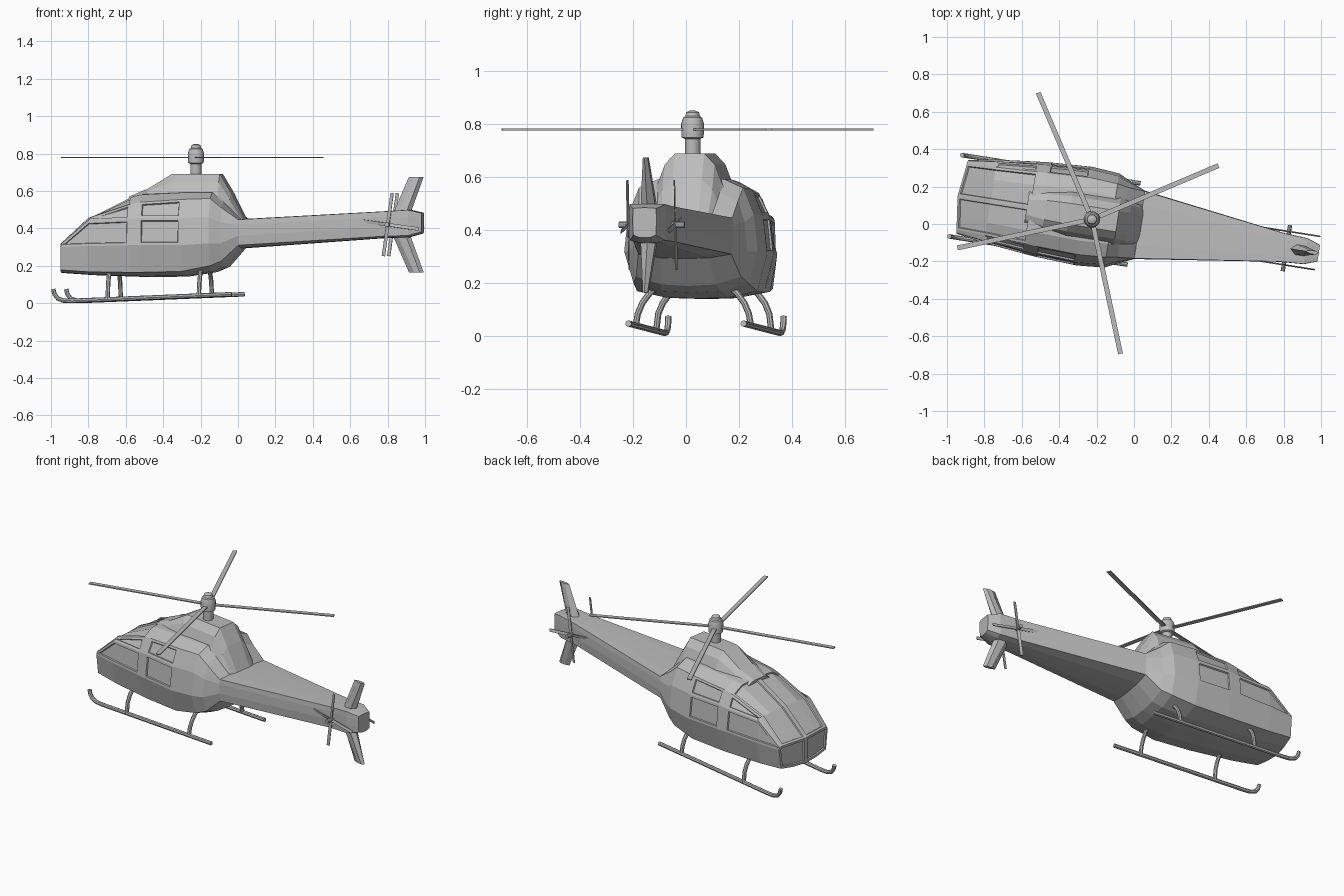
import bpy, bmesh, math
from mathutils import Matrix, Vector

if "Cube" in bpy.data.objects:
    bpy.data.objects.remove(bpy.data.objects["Cube"])

YAW = math.radians(-9)          # whole aircraft heading, nose towards -x
TAU = 2 * math.pi

grey = bpy.data.materials.new("light_grey")
grey.use_nodes = True
COLOUR = (0.5, 0.5, 0.5, 1)
grey.diffuse_color = COLOUR
grey.node_tree.nodes["Principled BSDF"].inputs["Base Color"].default_value = COLOUR


def finish(bm, name, mirror=False, smooth=False):
    """Turn a bmesh into a yawed, coloured object."""
    bmesh.ops.recalc_face_normals(bm, faces=bm.faces)
    mesh = bpy.data.meshes.new(name)
    bm.to_mesh(mesh)
    bm.free()
    mesh.materials.append(grey)
    obj = bpy.data.objects.new(name, mesh)
    bpy.context.collection.objects.link(obj)
    obj.rotation_euler.z = YAW
    if mirror:
        mod = obj.modifiers.new("mirror", 'MIRROR')
        mod.use_axis = (False, True, False)
        mod.merge_threshold = 0.0005
    if smooth:
        bpy.ops.object.select_all(action='DESELECT')
        obj.select_set(True)
        bpy.context.view_layer.objects.active = obj
        bpy.ops.object.shade_smooth_by_angle(angle=math.radians(40))
    return obj


def loft(bm, rings, closed=False):
    """Skin rows of points; returns faces as grid[row][column]."""
    rows = [[bm.verts.new(p) for p in ring] for ring in rings]
    grid = []
    for a, b in zip(rows, rows[1:]):
        n = len(a)
        cols = range(n if closed else n - 1)
        grid.append([bm.faces.new((a[i], a[(i + 1) % n], b[(i + 1) % n], b[i])) for i in cols])
    caps = [bm.faces.new(rows[0]), bm.faces.new(rows[-1])]
    return grid, caps


def tube(name, path, radius, sides=8):
    """Round bar along a path of points, in the model's side-symmetric frame."""
    bm = bmesh.new()
    pts = [Vector(p) for p in path]
    rings = []
    for i, p in enumerate(pts):
        t = (pts[min(i + 1, len(pts) - 1)] - pts[max(i - 1, 0)]).normalized()
        # use the bar's bending plane for a stable frame
        side = Vector((0, 1, 0)) if abs(t.x) > 0.2 else Vector((1, 0, 0))
        up = t.cross(side).normalized()
        rings.append([p + radius * (math.cos(k * TAU / sides) * side + math.sin(k * TAU / sides) * up)
                      for k in range(sides)])
    loft(bm, rings, closed=True)
    return finish(bm, name, mirror=True, smooth=True)


# --- Fuselage and tail boom: one half, mirrored ---
# position, half width, roof, shoulder, belt, waist, chine, belly, boxiness
STATIONS = [
    (-.93, .200, .320, .318, .314, .300, .178, .162, .6),
    (-.78, .225, .465, .455, .440, .305, .168, .150, .2),
    (-.55, .250, .580, .530, .450, .310, .165, .142, 0),
    (-.50, .255, .590, .540, .455, .310, .165, .140, 0),
    (-.27, .267, .600, .555, .455, .310, .170, .142, 0),
    (-.12, .255, .600, .560, .460, .320, .200, .165, 0),
    (-.06, .225, .550, .510, .430, .320, .225, .190, .3),
    (.03, .185, .450, .447, .420, .360, .310, .293, 1),
    (.80, .078, .492, .490, .460, .410, .358, .348, 1),
    (.93, .070, .500, .498, .460, .410, .362, .352, 1),
    (1.0, .045, .485, .482, .455, .420, .382, .372, 1),
]


def section(u, w, roof, shoulder, belt, waist, chine, belly, box):
    mix = lambda round_, square: w * (round_ + (square - round_) * box)
    half = [(0, roof), (mix(.5, .6), roof * .8 + shoulder * .2), (mix(.78, .98), shoulder),
            (mix(.94, 1), belt), (w, waist), (mix(.86, .96), chine),
            (mix(.45, .5), belly * .85 + chine * .15), (0, belly)]
    nose = .025 if u < -.9 else 0
    return [(u - nose * (1 - v / w), v, z) for v, z in half]


bm = bmesh.new()
grid, caps = loft(bm, [section(*s) for s in STATIONS])
# drop the nose cap's and windows' panes into frames
panes = [
    [grid[r][c] for r in (0, 1) for c in (0, 1)],   # windscreen
    [grid[0][3], grid[1][3]],                       # front door pane
    [grid[1][2]],                                   # upper quarter pane
    [grid[3][2]], [grid[3][3]],                     # rear panes
    [caps[0]],                                      # chin pane
]
bmesh.ops.recalc_face_normals(bm, faces=bm.faces)
for faces in panes:
    bmesh.ops.inset_region(bm, faces=faces, thickness=.014, depth=0, use_boundary=True, use_even_offset=True)
    bmesh.ops.inset_region(bm, faces=faces, thickness=.003, depth=-.008, use_boundary=True, use_even_offset=True)
finish(bm, "fuselage", mirror=True)

# --- Engine cowling: position, half width, top, base ---
COWL = [(-.58, .10, .572, .54), (-.48, .13, .612, .54), (-.35, .14, .69, .54),
        (-.09, .14, .69, .54), (-.03, .14, .59, .46), (.04, .13, .45, .40)]
bm = bmesh.new()
loft(bm, [[(u, v * w, base + h * (top - base)) for v, h in
           ((0, 1), (.4, 1), (.68, .72), (.85, .3), (1, 0), (0, 0))]
          for u, w, top, base in COWL])
finish(bm, "engine_cowling", mirror=True)

# --- Rotor mast and hub: turned profile ---
HUB = Matrix.Rotation(-YAW, 4, 'Z') @ Vector((-.225, .025, 0))
PROFILE = [(.030, .67), (.030, .745), (.042, .75), (.044, .80), (.036, .825), (.028, .83), (.024, .845), (.008, .852)]
bm = bmesh.new()
loft(bm, [[(HUB.x + r * math.cos(k * TAU / 16), HUB.y + r * math.sin(k * TAU / 16), z)
           for k in range(16)] for r, z in PROFILE], closed=True)
finish(bm, "rotor_mast", smooth=True)


def bar(bm, matrix, start, end, width, thick):
    """Flat blade reaching along local x."""
    size = Matrix.Diagonal((end - start, width, thick, 1))
    bmesh.ops.create_cube(bm, size=1, matrix=matrix @ Matrix.Translation(((start + end) / 2, 0, 0)) @ size)


# --- Main rotor blades ---
bm = bmesh.new()
for angle in (23, 113, 192, 282):
    turn = Matrix.Rotation(math.radians(angle) - YAW, 4, 'Z')
    bar(bm, Matrix.Translation((HUB.x, HUB.y, .78)) @ turn, .03, .735, .026, .006)
finish(bm, "main_rotor_blades")

# --- Tail rotors, one on each side ---
bm = bmesh.new()
centre = Matrix.Translation((.825, .09, .42)) @ Matrix.Rotation(math.pi / 2, 4, 'X')
bmesh.ops.create_cone(bm, cap_ends=True, segments=10, radius1=.012, radius2=.012, depth=.07, matrix=centre)
for k in range(4):
    blade = Matrix.Rotation(math.radians(82) + k * TAU / 4, 4, 'Z')
    bar(bm, centre @ blade @ Matrix.Rotation(.25, 4, 'X'), .005, .17, .018, .004)
finish(bm, "tail_rotors", mirror=True)

# --- Tail fins: tapered half plates, above and below the boom ---
for name, root, tip in (("upper_fin", .47, .675), ("lower_fin", .37, .165)):
    bm = bmesh.new()
    outline = lambda a, b, t, z: [(a, 0, z), (a + .03, t, z), (b - .02, t, z), (b, 0, z)]
    loft(bm, [outline(.835, .93, .03, root), outline(.925, 1.005, .009, tip)])
    finish(bm, name, mirror=True)

# --- Landing skids and struts ---
tube("skids", [(-.965, .22, .075), (-.958, .22, .048), (-.94, .22, .025), (-.91, .22, .014),
               (-.86, .22, .013), (0, .22, .048)], .012)
for name, u, foot in (("front_struts", -.67, .02), ("rear_struts", -.177, .04)):
    tube(name, [(u, .13, .19), (u, .165, .165), (u, .195, .125), (u, .212, .085), (u, .22, foot)], .012)
